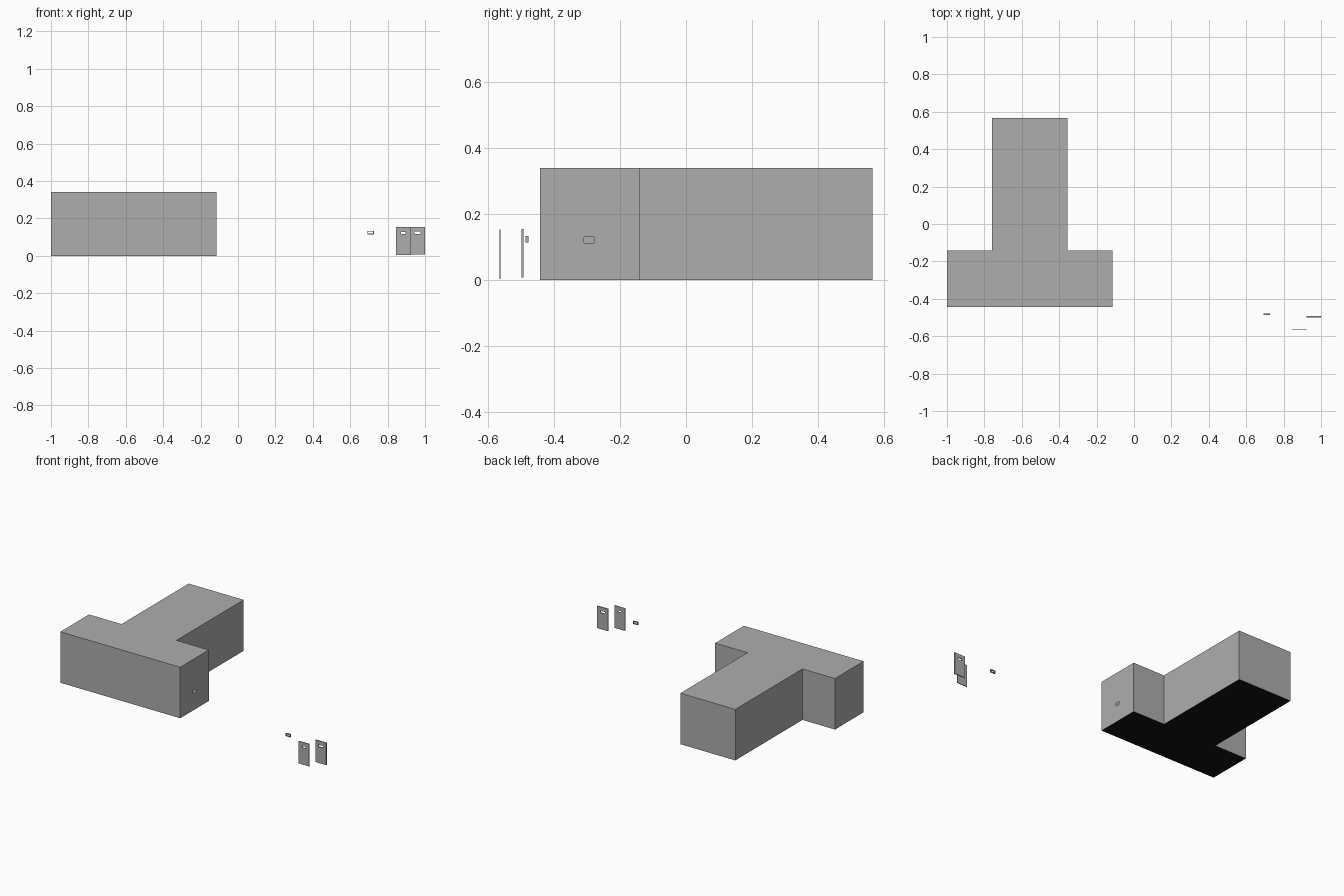
import bpy, bmesh
from mathutils import Vector

if "Cube" in bpy.data.objects:
    bpy.data.objects.remove(bpy.data.objects["Cube"])


def material(name, v):
    m = bpy.data.materials.new(name)
    m.diffuse_color = (v, v, v, 1)
    m.use_nodes = True
    m.node_tree.nodes["Principled BSDF"].inputs["Base Color"].default_value = m.diffuse_color
    return m


GREY = material("plain grey", 0.42)
BLACK = material("floor black", 0.006)


def finish(name, bm, mats):
    me = bpy.data.meshes.new(name)
    bm.to_mesh(me)
    bm.free()
    for m in mats:
        me.materials.append(m)
    ob = bpy.data.objects.new(name, me)
    bpy.context.collection.objects.link(ob)
    return ob


def sheet(bm, origin, du, dv, w, h, hole=None):
    """Flat panel spanned by du, dv; hole = (u0, u1, v0, v1)."""
    o, du, dv = Vector(origin), Vector(du), Vector(dv)
    u0, u1, v0, v1 = hole or (0, 0, 0, 0)
    us = sorted({0, u0, u1, w})
    vs = sorted({0, v0, v1, h})
    faces = []
    for a, b in zip(us, us[1:]):
        for c, d in zip(vs, vs[1:]):
            if hole and a >= u0 and b <= u1 and c >= v0 and d <= v1:
                continue
            faces.append(bm.faces.new([bm.verts.new(o + du * p + dv * q)
                                       for p, q in ((a, c), (b, c), (b, d), (a, d))]))
    return faces


def room(name, x0, x1, y0, y1, z1, right_hole=None, back_hole=None, front=True):
    """Hollow room: grey walls and ceiling, black floor."""
    bm = bmesh.new()
    w, d = x1 - x0, y1 - y0
    if front:
        sheet(bm, (x0, y0, 0), (1, 0, 0), (0, 0, 1), w, z1)
    sheet(bm, (x1, y0, 0), (0, 1, 0), (0, 0, 1), d, z1, right_hole)
    sheet(bm, (x1, y1, 0), (-1, 0, 0), (0, 0, 1), w, z1, back_hole)
    sheet(bm, (x0, y1, 0), (0, -1, 0), (0, 0, 1), d, z1)
    sheet(bm, (x0, y0, z1), (1, 0, 0), (0, 1, 0), w, d)
    for f in sheet(bm, (x0, y1, 0), (1, 0, 0), (0, -1, 0), w, d):
        f.material_index = 1
    bmesh.ops.remove_doubles(bm, verts=bm.verts, dist=1e-5)
    return finish(name, bm, [GREY, BLACK])


def framed_plate(name, x0, x1, z0, z1, y0, y1, hole):
    """Upright plate with a rectangular opening cut through."""
    bm = bmesh.new()
    hx0, hx1, hz0, hz1 = hole
    faces = sheet(bm, (x0, y0, z0), (1, 0, 0), (0, 0, 1), x1 - x0, z1 - z0,
                  (hx0 - x0, hx1 - x0, hz0 - z0, hz1 - z0))
    bmesh.ops.remove_doubles(bm, verts=bm.verts, dist=1e-5)
    ext = bmesh.ops.extrude_face_region(bm, geom=faces, use_keep_orig=True)
    verts = [g for g in ext["geom"] if isinstance(g, bmesh.types.BMVert)]
    bmesh.ops.translate(bm, verts=verts, vec=(0, y1 - y0, 0))
    bmesh.ops.recalc_face_normals(bm, faces=bm.faces)
    return finish(name, bm, [GREY])


# Wide front room with a window in its right wall and a doorway to the back
room("front_room", -1.0, -0.116, -0.443, -0.141, 0.34,
     right_hole=(0.134, 0.164, 0.112, 0.131),
     back_hole=(0.404, 0.482, 0, 0.15))

# Long back room sharing the doorway wall
room("back_room", -0.76, -0.355, -0.141, 0.566, 0.34, front=False)

# Loose doors and window frame
framed_plate("thin_door", 0.845, 0.921, 0.003, 0.153, -0.567, -0.563,
             (0.872, 0.896, 0.116, 0.127))
framed_plate("thick_door", 0.921, 1.0, 0.007, 0.155, -0.499, -0.493,
             (0.944, 0.976, 0.116, 0.129))
framed_plate("window_frame", 0.692, 0.726, 0.114, 0.133, -0.487, -0.478,
             (0.696, 0.722, 0.118, 0.129))
